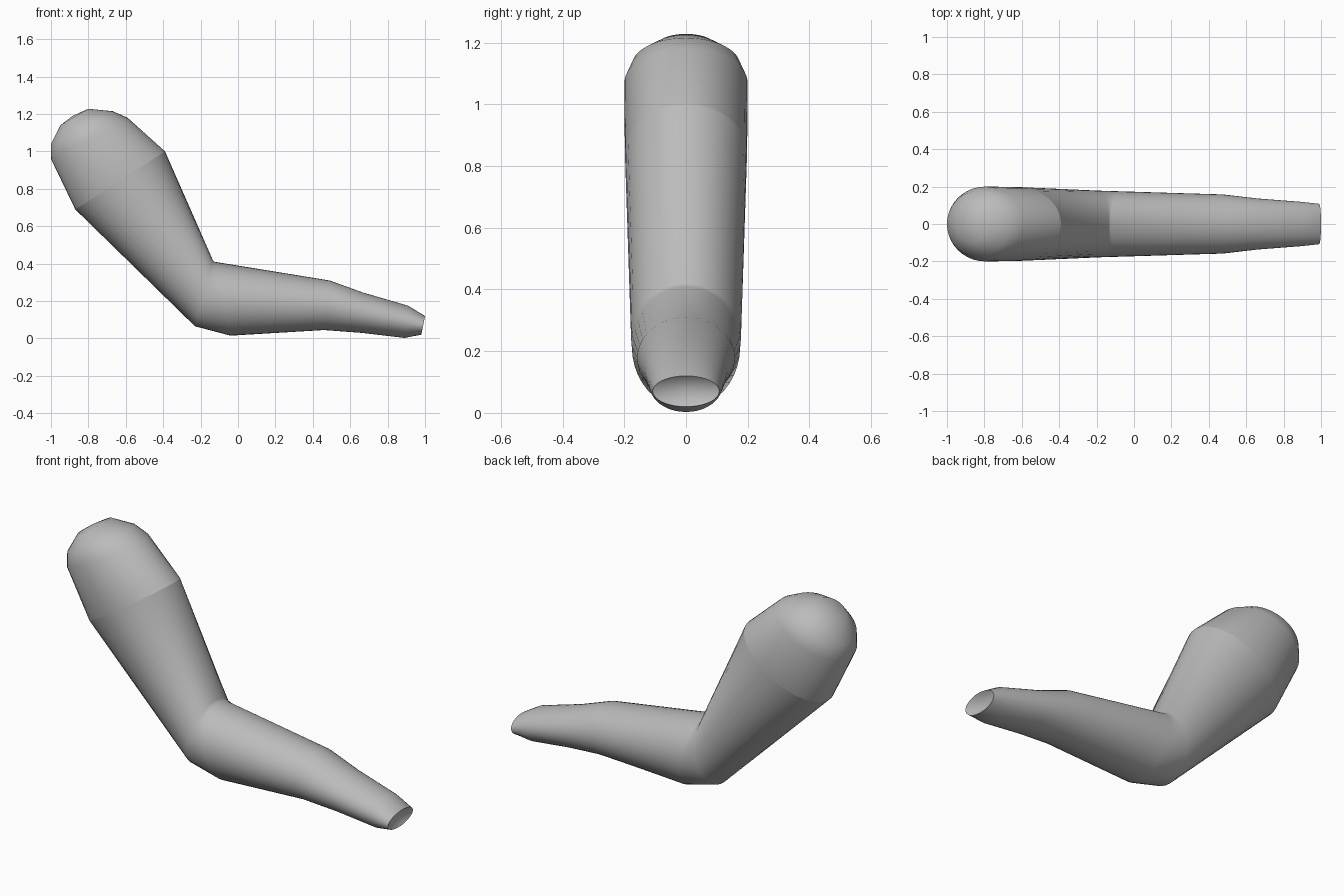
import bpy
import bmesh
from math import sin, cos, pi
from mathutils import Vector

cube = bpy.data.objects.get("Cube")
if cube:
    bpy.data.objects.remove(cube)

SIDES = 40

grey = bpy.data.materials.new("plain_grey")
grey.use_nodes = True
colour = (0.5, 0.5, 0.5, 1)
grey.diffuse_color = colour
grey.node_tree.nodes["Principled BSDF"].inputs["Base Color"].default_value = colour


def loft(name, rings, start_tip=None, end_tip=None, sharp_end=False):
    """Skin oval rings (lower xz, upper xz, half width), capped by fans at the tips."""
    bm = bmesh.new()
    loops = []
    for low, high, half_width in rings:
        low, high = Vector((low[0], 0, low[1])), Vector((high[0], 0, high[1]))
        centre, radius = (low + high) / 2, (high - low) / 2
        side = Vector((0, half_width, 0))
        angles = [2 * pi * i / SIDES for i in range(SIDES)]
        loops.append([bm.verts.new(centre + radius * cos(a) + side * sin(a)) for a in angles])
    for a, b in zip(loops, loops[1:]):
        for i in range(SIDES):
            j = (i + 1) % SIDES
            bm.faces.new((a[i], a[j], b[j], b[i]))
    for loop, tip in ((loops[0], start_tip), (loops[-1], end_tip)):
        if tip:
            v = bm.verts.new((tip[0], 0, tip[1]))
            for i in range(SIDES):
                bm.faces.new((loop[i], loop[(i + 1) % SIDES], v))
    bmesh.ops.recalc_face_normals(bm, faces=bm.faces)
    for f in bm.faces:
        f.smooth = True
    if sharp_end:
        for i in range(SIDES):
            bm.edges.get((loops[-1][i], loops[-1][(i + 1) % SIDES])).smooth = False
    mesh = bpy.data.meshes.new(name)
    bm.to_mesh(mesh)
    bm.free()
    mesh.materials.append(grey)
    obj = bpy.data.objects.new(name, mesh)
    bpy.context.collection.objects.link(obj)
    return obj


shoulder_rim = ((-0.87, 0.69), (-0.39, 1.0), 0.198)

# Rounded shoulder cap
loft("shoulder", [
    ((-0.95, 1.14), (-0.80, 1.228), 0.1),
    ((-1.0, 1.04), (-0.67, 1.215), 0.175),
    ((-1.0, 0.96), (-0.59, 1.18), 0.2),
    shoulder_rim,
], start_tip=(-0.885, 1.19))

# Upper arm, bent elbow, forearm and the hollowed wrist end
loft("arm", [
    shoulder_rim,
    ((-0.23, 0.065), (-0.135, 0.42), 0.178),
    ((-0.04, 0.015), (-0.125, 0.41), 0.175),
    ((0.46, 0.045), (0.49, 0.31), 0.158),
    ((0.66, 0.03), (0.67, 0.245), 0.136),
    ((0.89, 0.003), (0.91, 0.175), 0.118),
    ((0.98, 0.02), (1.0, 0.12), 0.108),
], end_tip=(0.95, 0.075), sharp_end=True)
